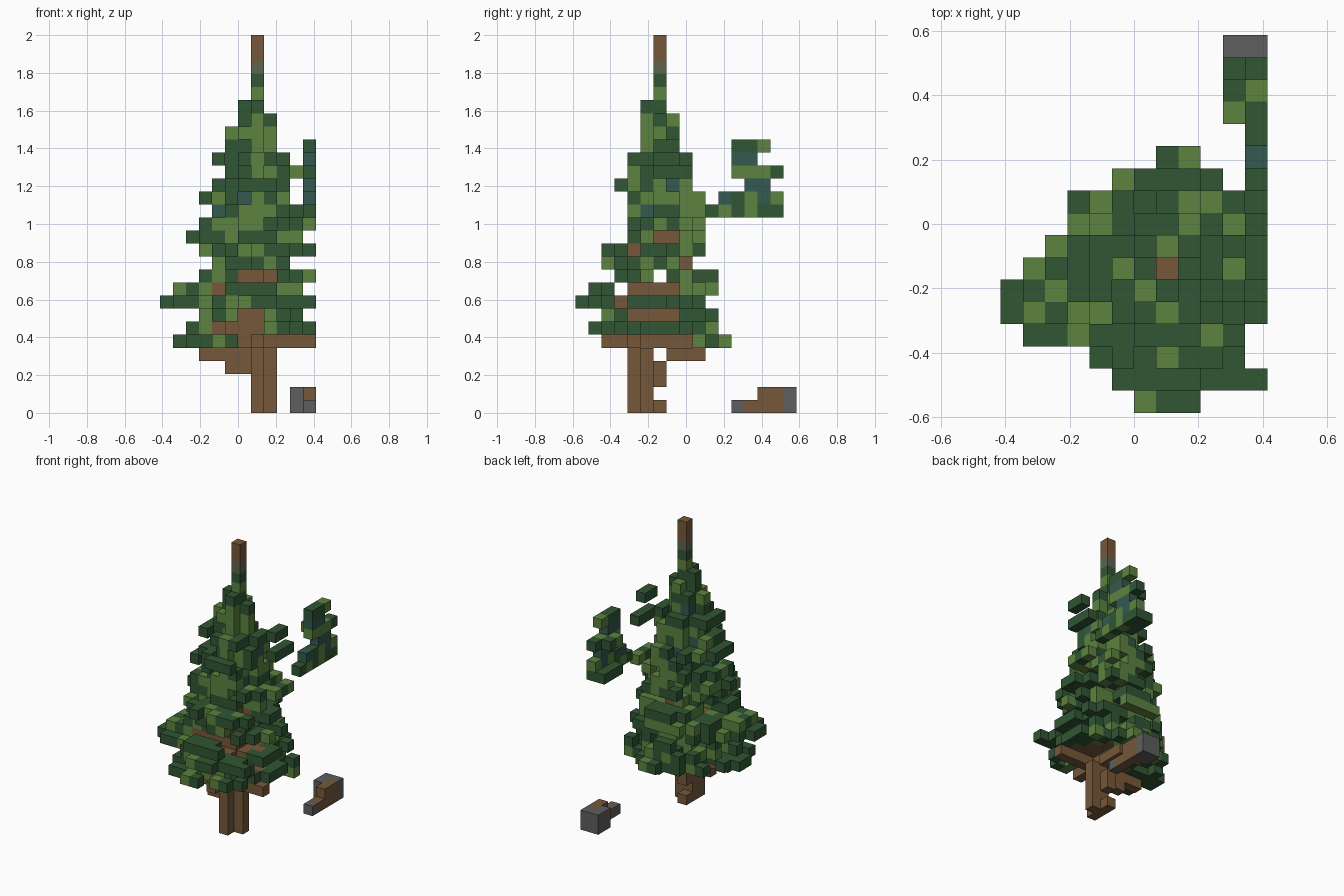
import bpy
import bmesh
import random
from mathutils import Vector

cube = bpy.data.objects.get("Cube")
if cube:
    bpy.data.objects.remove(cube)

rng = random.Random(5)
UNIT = 2 / 29
ORIGIN = Vector((-6, -8.5, 0))
SIDES = [Vector(d) for d in ((1, 0, 0), (-1, 0, 0), (0, 1, 0), (0, -1, 0), (0, 0, 1), (0, 0, -1))]


def make_material(name, colour):
    mat = bpy.data.materials.new(name)
    mat.use_nodes = True
    mat.diffuse_color = (*colour, 1)
    mat.node_tree.nodes["Principled BSDF"].inputs["Base Color"].default_value = (*colour, 1)
    return mat


MATERIALS = {
    "dark": make_material("dark_green", (0.03, 0.092, 0.033)),
    "light": make_material("light_green", (0.106, 0.224, 0.05)),
    "teal": make_material("blue_green", (0.034, 0.1, 0.08)),
    "bark": make_material("bark_brown", (0.18, 0.097, 0.042)),
    "moss": make_material("mossy_brown", (0.11, 0.13, 0.08)),
    "stone": make_material("stone_grey", (0.112, 0.112, 0.116)),
}
NAMES = list(MATERIALS)


def fill(cells, xs, ys, zs, colour):
    """Fill an inclusive block of grid cells with one colour."""
    for i in range(xs[0], xs[1] + 1):
        for j in range(ys[0], ys[1] + 1):
            for k in range(zs[0], zs[1] + 1):
                cells[i, j, k] = colour


def build(name, cells):
    """Make the outer skin of a set of cubes, coloured by cell."""
    bm = bmesh.new()
    for cell, colour in cells.items():
        centre = Vector(cell) + Vector((0.5, 0.5, 0.5)) + ORIGIN
        for side in SIDES:
            if tuple(int(v) for v in Vector(cell) + side) in cells:
                continue
            u = Vector((side.y, side.z, side.x))
            v = side.cross(u)
            corners = [side + u + v, side - u + v, side - u - v, side + u - v]
            face = bm.faces.new([bm.verts.new((centre + c / 2) * UNIT) for c in corners])
            face.material_index = NAMES.index(colour)
    bmesh.ops.remove_doubles(bm, verts=bm.verts, dist=UNIT / 100)
    bmesh.ops.recalc_face_normals(bm, faces=bm.faces)
    mesh = bpy.data.meshes.new(name)
    bm.to_mesh(mesh)
    bm.free()
    for mat in MATERIALS.values():
        mesh.materials.append(mat)
    obj = bpy.data.objects.new(name, mesh)
    bpy.context.collection.objects.link(obj)


# Trunk and the bare low branches
trunk = {}
fill(trunk, (7, 7), (4, 5), (0, 4), "bark")
fill(trunk, (8, 8), (5, 5), (0, 4), "bark")
fill(trunk, (7, 7), (6, 6), (0, 0), "bark")
fill(trunk, (7, 7), (6, 6), (2, 3), "bark")
fill(trunk, (5, 6), (5, 5), (3, 4), "bark")
fill(trunk, (3, 4), (5, 5), (4, 4), "bark")
fill(trunk, (8, 8), (7, 9), (4, 4), "bark")
fill(trunk, (7, 7), (7, 7), (4, 4), "bark")
build("trunk", trunk)

# Foliage tiers: reach to left, right, front and back, from layer 5 upwards
TIERS = [
    (1, 12, 2, 11), (2, 14, 1, 10), (3, 10, 1, 10), (0, 14, 0, 9), (1, 11, 1, 10),
    (3, 11, 3, 10), (4, 9, 2, 8), (3, 12, 2, 9), (2, 10, 4, 9), (3, 12, 4, 9),
    (4, 9, 4, 9), (3, 9, 4, 9), (4, 9, 3, 8), (5, 9, 4, 8), (4, 9, 4, 8),
    (5, 8, 5, 7), (5, 8, 5, 7), (6, 8, 5, 7), (6, 7, 5, 6),
]
# Row by row, how far the whole crown reaches to the left
LEFT_EDGE = (6, 5, 4, 1, 0, 0, 1, 2, 3, 3, 4, 7)
# Clear gaps through the crown: row and layer
GAPS = ((6, 10), (3, 9))

foliage = {}
for k, (left, right, front, back) in enumerate(TIERS, 5):
    cy = 6 if k > 12 else 5
    for i in range(left, min(right, 11) + 1):
        for j in range(front, back + 1):
            rx = abs(i - 7) / (abs((left if i < 7 else right) - 7) + 0.4)
            ry = abs(j - cy) / (abs((front if j < cy else back) - cy) + 0.4)
            r = (rx ** 1.5 + ry ** 1.5) ** (1 / 1.5)
            tip = min(rx, ry) < 0.17
            right_end = 8 if j in (0, 11) else 9 if j == 10 else 11
            keep = tip or r < 0.5 or rng.random() < 0.66
            bare = k == 5 and i > 5 and j < 9
            outside = r > 1.1 or not LEFT_EDGE[j] <= i <= right_end
            if keep and not bare and not outside and (j, k) not in GAPS:
                foliage[i, j, k] = "bark" if r < 0.45 and k <= 13 else "leaf"

# Two bare branches crossing under the lowest leaves
fill(foliage, (6, 11), (4, 4), (5, 5), "bark")
fill(foliage, (7, 7), (2, 8), (5, 5), "bark")


def expose(axis, outward, low, high, layer):
    """Open a pocket in one side of the leaves so the wood inside shows."""
    for row in range(low, high + 1):
        line = [c for c in foliage if c[1 - axis] == row and c[2] == layer]
        for cell in line:
            if (cell[axis] - 6) * outward > 2:
                del foliage[cell]
        inner = [c for c in line if c in foliage]
        if inner:
            foliage[max(inner, key=lambda c: c[axis] * outward)] = "bark"


# Wood showing at the front, then at the right-hand side
for low, high, layer in ((4, 7, 6), (6, 7, 7), (4, 4, 9), (9, 9, 9), (6, 7, 10)):
    expose(1, -1, low, high, layer)
for low, high, layer in ((4, 7, 7), (4, 7, 9), (8, 8, 11), (4, 4, 12), (6, 7, 13)):
    expose(0, 1, low, high, layer)

# Wood open to the sky is covered with leaves
for i, j, k in foliage:
    if k > 5 and not any((i, j, above) in foliage for above in range(k + 1, 24)):
        foliage[i, j, k] = "leaf"

# Exposed tops are mostly dark; covered leaves are lighter, with blue patches high up
for (i, j, k), kind in foliage.items():
    if kind == "leaf":
        covered = (i, j, k + 1) in foliage
        if covered and 15 <= k <= 20 and rng.random() < 0.18:
            shade = "teal"
        else:
            shade = "light" if rng.random() < (0.64 if covered else 0.28) else "dark"
        foliage[i, j, k] = shade

# Bare leading shoot
for k, colour in enumerate(("light", "dark", "moss", "bark", "bark"), 24):
    foliage[7, 6, k] = colour
build("foliage", foliage)

# Loose twigs beside the crown
twigs = {}
fill(twigs, (11, 11), (6, 7), (20, 20), "dark")
fill(twigs, (11, 11), (6, 8), (18, 18), "dark")
build("loose_twigs", twigs)

# Separate spray of leaves behind
spray = {}
fill(spray, (11, 11), (10, 15), (15, 15), "dark")
fill(spray, (10, 10), (13, 15), (15, 15), "dark")
fill(spray, (11, 11), (11, 15), (16, 16), "teal")
fill(spray, (11, 11), (13, 14), (17, 17), "teal")
fill(spray, (11, 11), (12, 15), (18, 18), "light")
fill(spray, (10, 10), (13, 14), (18, 18), "light")
fill(spray, (11, 11), (12, 13), (19, 19), "teal")
fill(spray, (11, 11), (12, 13), (20, 20), "dark")
for cell in ((11, 14, 20), (11, 11, 15), (11, 13, 15), (11, 15, 16), (11, 13, 16)):
    spray[cell] = "light"
for cell in ((11, 15, 18), (10, 14, 18), (11, 12, 16)):
    spray[cell] = "dark"
build("leaf_spray", spray)

# Fallen log against a stone
log = {}
fill(log, (11, 11), (13, 15), (0, 0), "bark")
fill(log, (11, 11), (14, 15), (1, 1), "bark")
fill(log, (10, 11), (16, 16), (0, 1), "stone")
fill(log, (10, 10), (15, 15), (0, 1), "stone")
fill(log, (11, 11), (12, 12), (0, 0), "stone")
build("log_and_stone", log)
